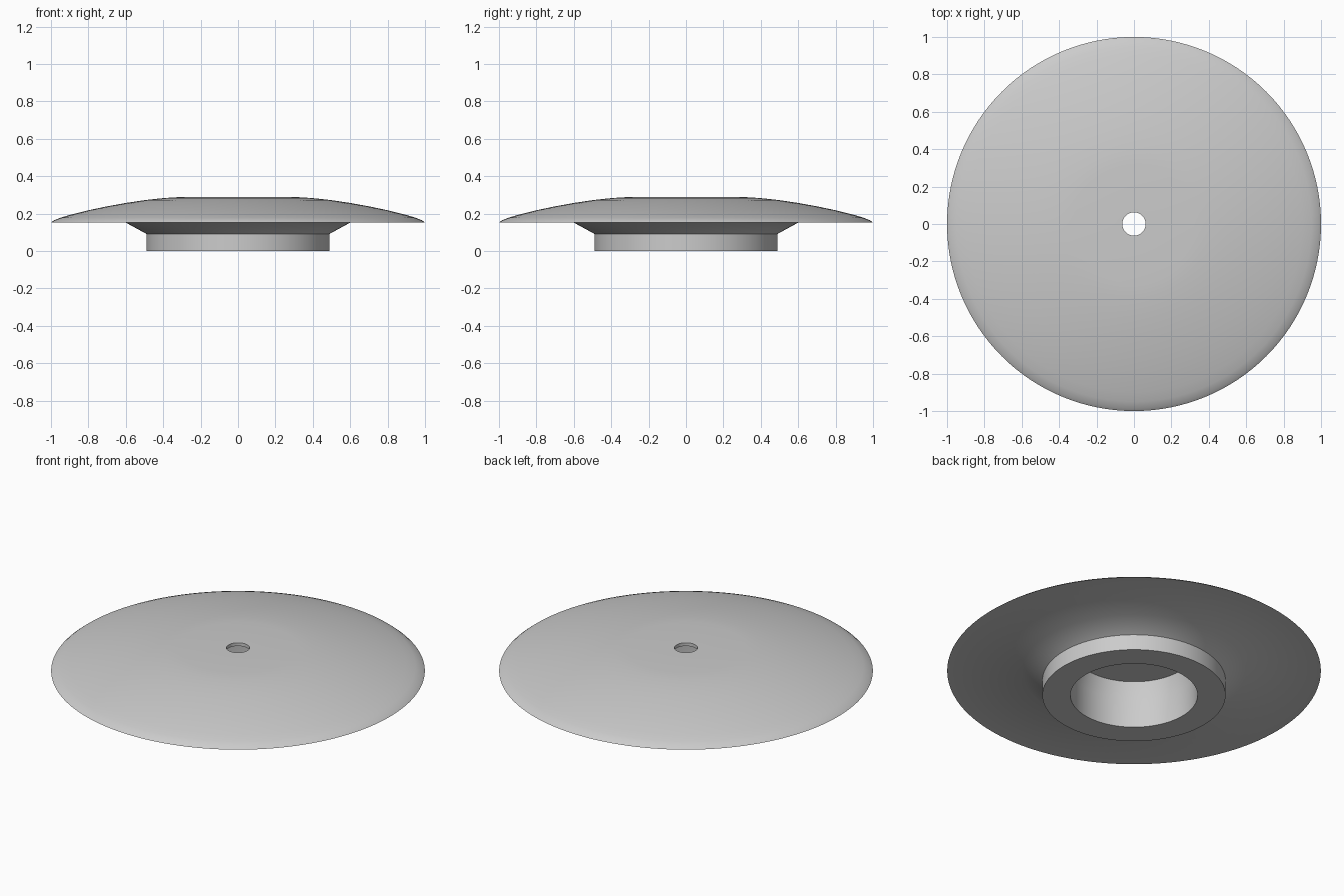
import bpy, bmesh, math

if "Cube" in bpy.data.objects:
    bpy.data.objects.remove(bpy.data.objects["Cube"])

SEGMENTS = 128

grey = bpy.data.materials.new("plain_grey")
grey.diffuse_color = (0.6, 0.6, 0.6, 1.0)
grey.use_nodes = True
grey.node_tree.nodes["Principled BSDF"].inputs["Base Color"].default_value = grey.diffuse_color


def lathe(name, profile, material):
    """Revolve a closed (radius, height) profile around the z axis."""
    bm = bmesh.new()
    rings = []
    for i in range(SEGMENTS):
        a = 2 * math.pi * i / SEGMENTS
        rings.append([bm.verts.new((r * math.cos(a), r * math.sin(a), z))
                      for r, z in profile])
    n = len(profile)
    for i in range(SEGMENTS):
        a, b = rings[i], rings[(i + 1) % SEGMENTS]
        for j in range(n):
            k = (j + 1) % n
            bm.faces.new((a[j], b[j], b[k], a[k]))
    bmesh.ops.recalc_face_normals(bm, faces=bm.faces)
    mesh = bpy.data.meshes.new(name)
    bm.to_mesh(mesh)
    bm.free()
    mesh.materials.append(material)
    obj = bpy.data.objects.new(name, mesh)
    bpy.context.collection.objects.link(obj)
    bpy.ops.object.select_all(action='DESELECT')
    obj.select_set(True)
    bpy.context.view_layer.objects.active = obj
    bpy.ops.object.shade_smooth_by_angle(angle=math.radians(30))
    return obj


# Foot ring, flare, flat underside, domed top, centre hole, inner socket
cap_profile = [
    (0.34, 0.0), (0.49, 0.0), (0.49, 0.092), (0.60, 0.152),   # foot and flare
    (1.0, 0.152),                                             # rim
    (0.985, 0.164), (0.95, 0.178), (0.90, 0.193), (0.80, 0.218),
    (0.70, 0.239), (0.60, 0.257), (0.50, 0.272), (0.40, 0.283),
    (0.32, 0.288),                                            # flat crown
    (0.062, 0.288), (0.062, 0.269),                           # centre hole
    (0.32, 0.269), (0.34, 0.173),                             # socket ceiling, wall
]
lathe("domed_cap", cap_profile, grey)
